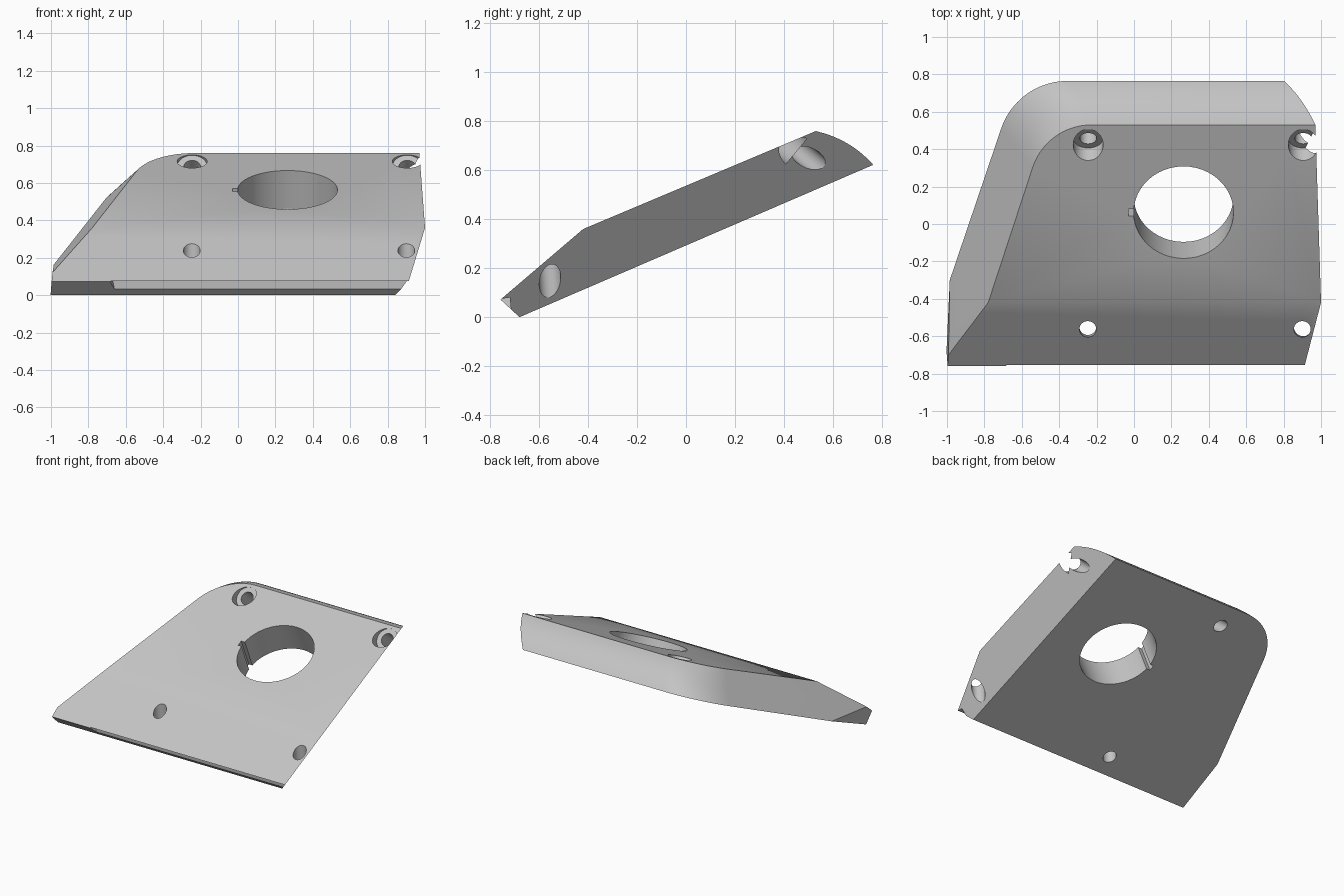
import bpy, bmesh, math
from mathutils import Vector

if "Cube" in bpy.data.objects:
    bpy.data.objects.remove(bpy.data.objects["Cube"])

# Single grey finish
grey = bpy.data.materials.new("plain grey")
grey.use_nodes = True
color = (0.55, 0.55, 0.55, 1)
grey.diffuse_color = color
grey.node_tree.nodes["Principled BSDF"].inputs["Base Color"].default_value = color


def make_object(name, bm):
    bmesh.ops.recalc_face_normals(bm, faces=bm.faces[:])
    mesh = bpy.data.meshes.new(name)
    bm.to_mesh(mesh)
    bm.free()
    mesh.materials.append(grey)
    obj = bpy.data.objects.new(name, mesh)
    bpy.context.collection.objects.link(obj)
    return obj


def loft(bm, loops):
    """Closed solid through a list of equal-length loops."""
    rings = [[bm.verts.new(p) for p in loop] for loop in loops]
    n = len(rings[0])
    for a, b in zip(rings, rings[1:]):
        for i in range(n):
            j = (i + 1) % n
            bm.faces.new((a[i], a[j], b[j], b[i]))
    bm.faces.new(rings[0])
    bm.faces.new(rings[-1])


def bottom_z(y):
    return (y + 0.68) * 0.4306


def top_z(y):
    return 0.36 + (y + 0.42) * 0.421


def outline(corner, slope, tangent, z_of, steps=20):
    """Sloping left edge, rounded back corner, straight back edge."""
    corner = Vector(corner)
    along = Vector((-slope, -1)).normalized()
    start, end = corner + along * tangent, corner + Vector((tangent, 0))
    h1, h2 = start.lerp(corner, 0.6), end.lerp(corner, 0.6)
    front_y = -1.2
    pts = [(Vector((corner.x + slope * (front_y - corner.y), front_y)), 0)]
    for i in range(steps + 1):
        u = i / steps
        p = (start * (1 - u) ** 3 + h1 * 3 * u * (1 - u) ** 2
             + h2 * 3 * u * u * (1 - u) + end * u ** 3)
        pts.append((p, u * u * (3 - 2 * u)))
    pts += [(Vector((1.4, corner.y)), 1), (Vector((1.4, front_y)), 0)]
    return [(Vector((p.x, p.y, z_of(p.y))), w) for p, w in pts]


# Tilted plate with a bulging back wall
low = outline((-0.624, 0.765), 0.339, 0.27, bottom_z)
high = outline((-0.467, 0.53), 0.329, 0.24, top_z)
bulge = Vector((0, 0.52, 0.85)) * 0.022
levels = 10
loops = []
for k in range(levels + 1):
    t = k / levels
    loops.append([a.lerp(b, t) + bulge * w * 4 * t * (1 - t)
                  for (a, w), (b, _) in zip(low, high)])
bm = bmesh.new()
loft(bm, loops)

# Trim the right side, left end, front bevel and front lip
trims = [((1.0, -0.42, 0.36), (1, 0.316, -0.675)),
         ((-1.0, -0.72, 0.03), (-1, 0.007, 0.09)),
         ((0, -0.42, 0.36), (0, -0.853, 1)),
         ((0, -0.68, 0), (0, -0.70, -0.76))]
for point, normal in trims:
    cut = bmesh.ops.bisect_plane(
        bm, geom=bm.verts[:] + bm.edges[:] + bm.faces[:], dist=1e-6,
        plane_co=point, plane_no=Vector(normal).normalized(), clear_outer=True)
    open_edges = [e for e in bm.edges if e.is_boundary]
    bmesh.ops.holes_fill(bm, edges=open_edges, sides=0)
plate = make_object("mounting_plate", bm)


def subtract(cutter):
    cutter.hide_render = True
    mod = plate.modifiers.new("cut", 'BOOLEAN')
    mod.operation, mod.solver, mod.object = 'DIFFERENCE', 'EXACT', cutter
    bpy.context.view_layer.objects.active = plate
    bpy.ops.object.modifier_apply(modifier=mod.name)
    bpy.data.objects.remove(cutter)


def drill(center, axis, radius, before, after):
    """Round cutter reaching back and forward from center along axis."""
    axis = Vector(axis).normalized()
    bpy.ops.mesh.primitive_cylinder_add(
        vertices=48, radius=radius, depth=before + after,
        location=Vector(center) + axis * (after - before) / 2,
        rotation=axis.to_track_quat('Z', 'Y').to_euler())
    subtract(bpy.context.object)


# Large bore square to the plate, with its keyway
tilt = math.atan(0.425)
into = (0, math.sin(tilt), -math.cos(tilt))
drill((0.265, 0.062, 0.563), into, 0.267, 0.3, 0.5)
bpy.ops.mesh.primitive_cube_add(size=1, location=(0.02, 0.062, 0.563),
                                rotation=(tilt, 0, 0))
key = bpy.context.object
key.scale = (0.1, 0.042, 1)
subtract(key)

# Angled counterbored holes at the back, plain holes at the front
for x in (-0.245, 0.905):
    drill((x, 0.423, 0.715), (0, 0.77, -0.64), 0.08, 0.2, 0.045)
    drill((x, 0.423, 0.715), (0, 0.77, -0.64), 0.045, 0.1, 0.45)
for x in (-0.247, 0.9):
    drill((x, -0.562, 0.237), (0, 0.07, -1), 0.045, 0.2, 0.4)

# Undercut along the front lip
profile = [(-0.80, 0.069), (-0.72, 0.08), (-0.715, 0.03), (-0.80, 0.0)]
ends = (-0.70, -0.67, -0.66, -0.68)
bm = bmesh.new()
loft(bm, [[(x, y, z) for x, (y, z) in zip(ends, profile)],
          [(1.3, y, z) for y, z in profile]])
subtract(make_object("lip_cutter", bm))

# Smooth the curved walls, keep edges crisp
bpy.ops.object.select_all(action='DESELECT')
plate.select_set(True)
bpy.context.view_layer.objects.active = plate
bpy.ops.object.shade_smooth_by_angle(angle=math.radians(25))
plate.data.materials.clear()
plate.data.materials.append(grey)
for poly in plate.data.polygons:
    poly.material_index = 0
